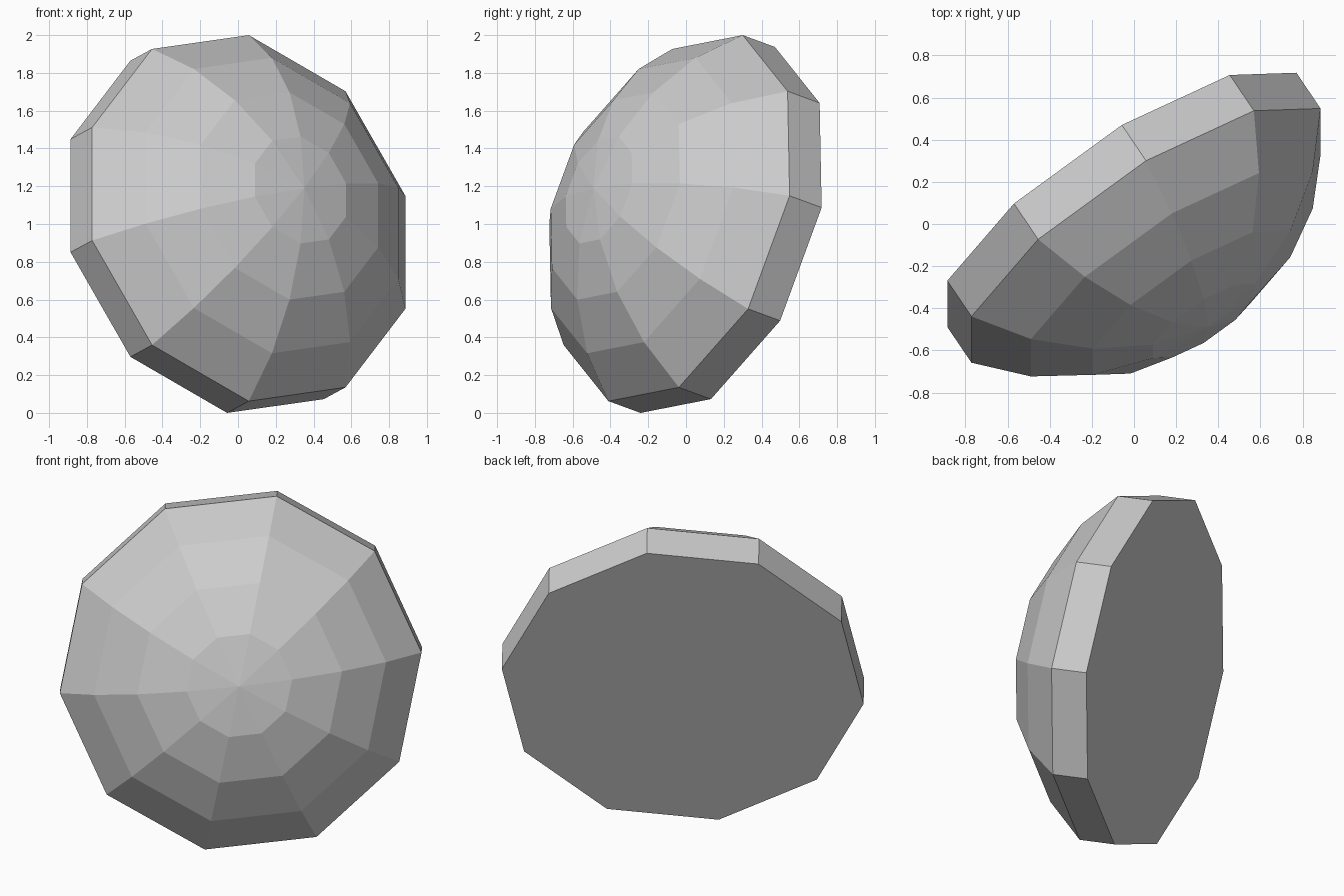
import bpy, bmesh, math
from mathutils import Matrix, Vector

if "Cube" in bpy.data.objects:
    bpy.data.objects.remove(bpy.data.objects["Cube"], do_unlink=True)

SIDES = 10
RINGS = 4
RIM_RADIUS = 1.032
BAND_DEPTH = 0.214
CAP_ANGLE = math.radians(56)

# Plain grey stone colour
grey = bpy.data.materials.new("plain grey")
grey.use_nodes = True
colour = (0.6, 0.6, 0.6, 1)
grey.diffuse_color = colour
grey.node_tree.nodes["Principled BSDF"].inputs["Base Color"].default_value = colour

# Profile: straight band, then a spherical cap up to the apex
sphere = RIM_RADIUS / math.sin(CAP_ANGLE)
profile = [(RIM_RADIUS, -BAND_DEPTH)]
for i in range(RINGS, -1, -1):
    a = CAP_ANGLE * i / RINGS
    profile.append((sphere * math.sin(a), sphere * (math.cos(a) - math.cos(CAP_ANGLE))))

# Spin the profile into a faceted dome and close the flat back
bm = bmesh.new()
verts = [bm.verts.new((r, 0, h)) for r, h in profile]
edges = [bm.edges.new(pair) for pair in zip(verts, verts[1:])]
bmesh.ops.spin(bm, geom=verts + edges, cent=(0, 0, 0), axis=(0, 0, 1),
               angle=math.tau, steps=SIDES, use_duplicate=False)
bmesh.ops.remove_doubles(bm, verts=bm.verts[:], dist=0.001)
bmesh.ops.holes_fill(bm, edges=[e for e in bm.edges if e.is_boundary], sides=0)
bmesh.ops.recalc_face_normals(bm, faces=bm.faces[:])

# Tilt the dome so that its apex faces front, left and slightly up
axis = Vector((0.536, -0.793, 0.291)).normalized()
up = axis.cross(Vector((1, 0, 0))).normalized()
turn = Matrix((up, axis.cross(up), axis)).transposed().to_4x4()
bm.transform(Matrix.Translation((0.057, -0.085 + 0.03, 1.031)) @ turn)

mesh = bpy.data.meshes.new("faceted_dome")
bm.to_mesh(mesh)
bm.free()
mesh.materials.append(grey)
dome = bpy.data.objects.new("faceted_dome", mesh)
bpy.context.collection.objects.link(dome)
